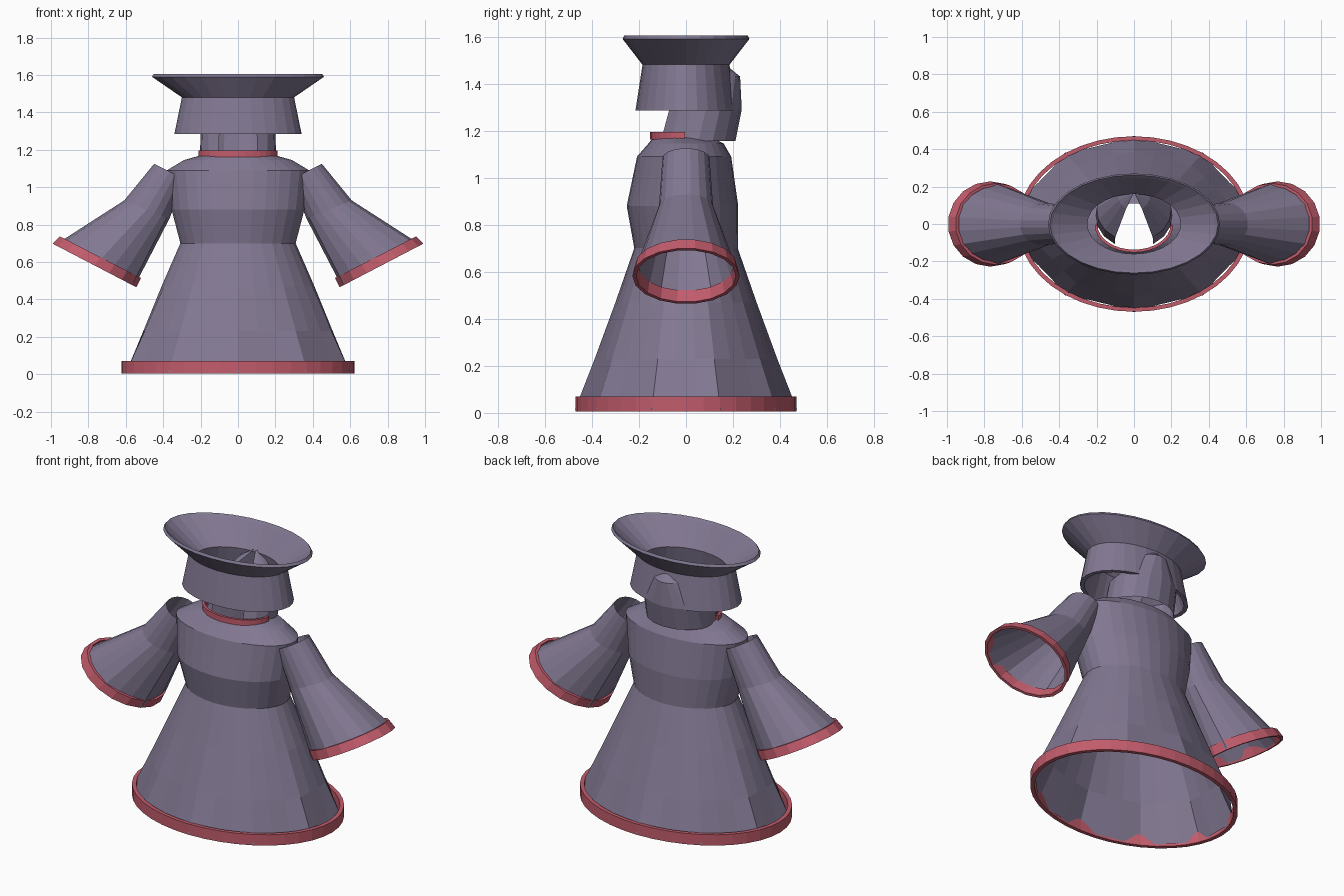
import bpy
import math
from mathutils import Vector

if "Cube" in bpy.data.objects:
    bpy.data.objects.remove(bpy.data.objects["Cube"])


def material(name, rgb):
    m = bpy.data.materials.new(name)
    m.diffuse_color = (*rgb, 1)
    m.use_nodes = True
    m.node_tree.nodes["Principled BSDF"].inputs["Base Color"].default_value = m.diffuse_color
    return m


CLOTH = material("dusty purple cloth", (0.223, 0.188, 0.287))
TRIM = material("rose trim", (0.54, 0.107, 0.15))


def ring(center, rx, ry, n, u=(1, 0, 0), v=(0, 1, 0), flute=0, a0=-90, a1=270):
    """Elliptical ring of points, or an open arc when a1 - a0 < 360."""
    c, u, v = Vector(center), Vector(u), Vector(v)
    full = a1 - a0 >= 360
    pts = []
    for i in range(n):
        t = i / (n if full else n - 1)
        a = math.radians(a0 + (a1 - a0) * t)
        # every third point stands out as a fold
        s = 1 if i % 3 == 0 else 1 - flute
        pts.append(c + u * (rx * s * math.cos(a)) + v * (ry * s * math.sin(a)))
    return pts


def loft(name, rings, mat, closed=True, wrap=False):
    """Skin a list of equal rings; wrap joins the last ring to the first."""
    n = len(rings[0])
    verts = [p for r in rings for p in r]
    faces = []
    for j in range(len(rings) if wrap else len(rings) - 1):
        a, b = j * n, ((j + 1) % len(rings)) * n
        for i in range(n if closed else n - 1):
            k = (i + 1) % n
            faces.append((a + i, a + k, b + k, b + i))
    if wrap and not closed:
        faces.append([j * n for j in reversed(range(len(rings)))])
        faces.append([j * n + n - 1 for j in range(len(rings))])
    me = bpy.data.meshes.new(name)
    me.from_pydata(verts, [], faces)
    me.materials.append(mat)
    me.update()
    ob = bpy.data.objects.new(name, me)
    bpy.context.collection.objects.link(ob)
    return ob


# Robe: flared fluted skirt, waist, chest and sloping shoulders (z, rx, ry, cy, flute)
robe = [(0.015, 0.627, 0.472, 0, 0.06), (0.23, 0.525, 0.388, 0, 0.03),
        (0.47, 0.415, 0.30, 0, 0.01), (0.70, 0.31, 0.22, 0, 0),
        (0.88, 0.357, 0.237, -0.015, 0), (1.09, 0.382, 0.20, -0.008, 0),
        (1.145, 0.29, 0.16, 0, 0), (1.17, 0.20, 0.125, -0.015, 0)]
loft("robe", [ring((0, cy, z), rx, ry, 30, flute=f) for z, rx, ry, cy, f in robe], CLOTH)

# Hem band around the skirt
loft("hem_band", [ring((0, 0, z), rx, ry, 40) for z, rx, ry in
                  [(0.005, 0.624, 0.469), (0.07, 0.624, 0.469),
                   (0.07, 0.60, 0.447), (0.005, 0.60, 0.447)]], TRIM, wrap=True)

# Collar: thin arc round the front of the neck
loft("collar", [ring((0, -0.005, z), rx, ry, 17, a0=-180, a1=0) for z, rx, ry in
                [(1.162, 0.21, 0.147), (1.195, 0.21, 0.147),
                 (1.195, 0.195, 0.132), (1.162, 0.195, 0.132)]],
     TRIM, closed=False, wrap=True)

# Hood: open at the front, gathered to a point inside the hat
hood = [(1.155, 0.205, 0.17, 0.04), (1.29, 0.20, 0.165, 0.072),
        (1.43, 0.085, 0.08, 0.15), (1.475, 0.012, 0.01, 0.165)]
loft("hood", [ring((0, cy, z), rx, ry, 15, a0=-60, a1=240) for z, rx, ry, cy in hood],
     CLOTH, closed=False)

# Hat: band with a wide flared brim, double walled and open at the top
hat = [(1.285, 0.34, 0.215), (1.48, 0.30, 0.185), (1.59, 0.46, 0.27),
       (1.605, 0.45, 0.262), (1.592, 0.435, 0.25), (1.465, 0.25, 0.16),
       (1.285, 0.315, 0.195)]
loft("hat", [ring((0, 0, z), rx, ry, 28) for z, rx, ry in hat], CLOTH, wrap=True)

# Sleeves and cuffs, mirrored left and right
for side, label in ((1, "right"), (-1, "left")):
    def section(outer, inner, depth, scale=1.0, flute=0):
        """Ring spanning the outer and inner (x, z) points of the sleeve."""
        o = Vector((side * outer[0], 0, outer[1]))
        i = Vector((side * inner[0], 0, inner[1]))
        half = (o - i) / 2
        return ring((o + i) / 2, half.length * scale, depth * scale, 18,
                    u=half.normalized(), flute=flute)

    loft("sleeve_" + label,
         [section((0.45, 1.125), (0.28, 1.04), 0.10),
          section((0.61, 0.93), (0.365, 0.83), 0.115),
          section((0.982, 0.705), (0.535, 0.472), 0.222, 1.012, 0.06)], CLOTH)
    top, bottom = ((0.955, 0.738), (0.515, 0.512)), ((0.995, 0.70), (0.54, 0.463))
    loft("cuff_" + label,
         [section(*top, 0.218), section(*bottom, 0.228),
          section(*bottom, 0.228, 0.93), section(*top, 0.218, 0.93)], TRIM, wrap=True)
